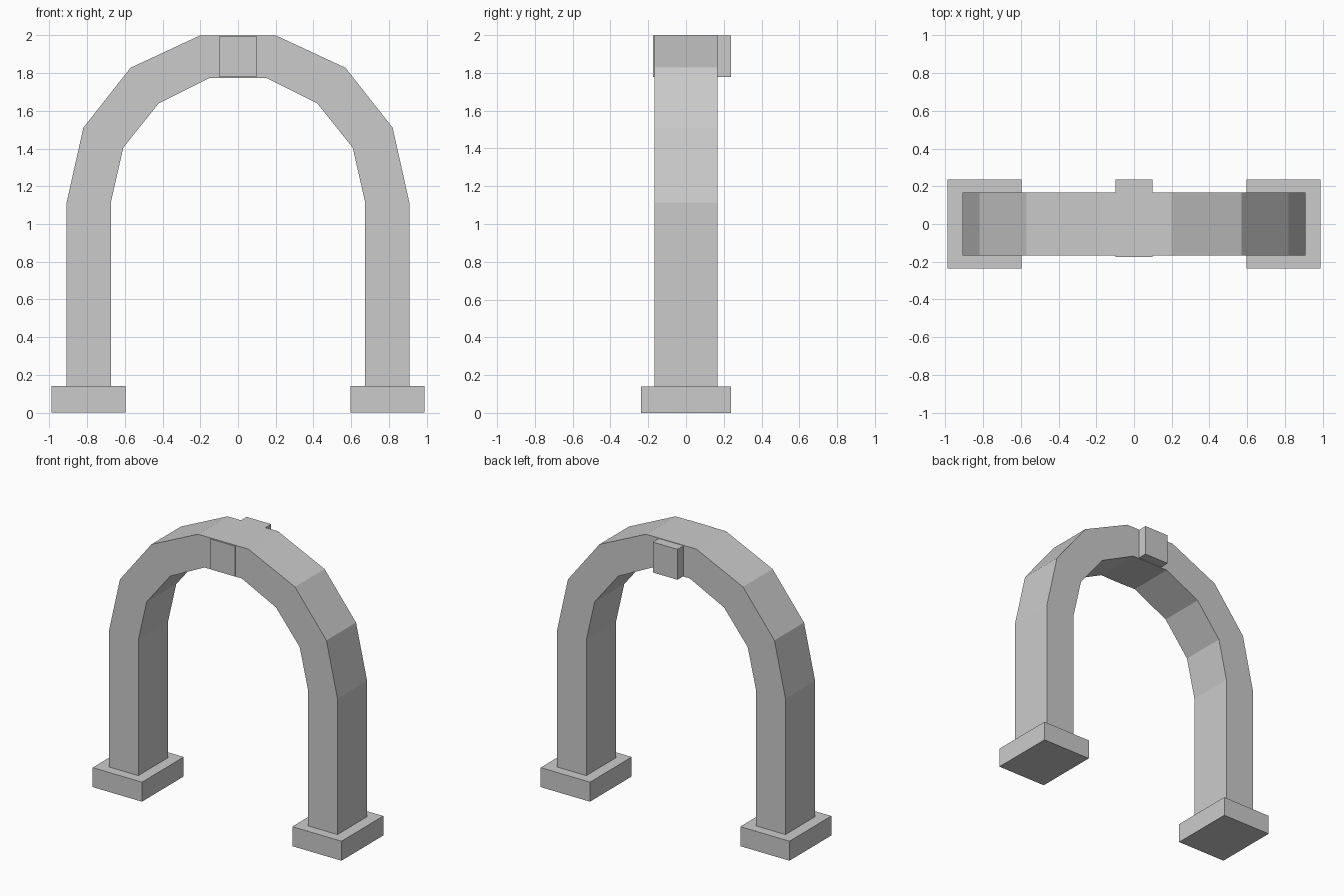
import bpy, bmesh

if "Cube" in bpy.data.objects:
    bpy.data.objects.remove(bpy.data.objects["Cube"])


def box(name, x, y, z):
    """Box from (min, max) ranges on each axis."""
    bpy.ops.mesh.primitive_cube_add(size=1)
    ob = bpy.context.object
    ob.name = name
    for v in ob.data.vertices:
        v.co = [r[0] if c < 0 else r[1] for r, c in zip((x, y, z), v.co)]
    return ob


# Arch: half profiles (right side, foot to crown), mirrored into full paths
BASE_TOP = 0.14
HALF_DEPTH = 0.168
outer = [(0.908, BASE_TOP), (0.908, 1.115), (0.82, 1.51), (0.57, 1.828), (0.20, 2.0)]
inner = [(0.674, BASE_TOP), (0.674, 1.115), (0.608, 1.405), (0.42, 1.64), (0.148, 1.775)]


def mirrored(path):
    return path + [(-x, z) for x, z in reversed(path)]


bm = bmesh.new()
rings = []
for (ox, oz), (ix, iz) in zip(mirrored(outer), mirrored(inner)):
    corners = [(ox, -HALF_DEPTH, oz), (ox, HALF_DEPTH, oz),
               (ix, HALF_DEPTH, iz), (ix, -HALF_DEPTH, iz)]
    rings.append([bm.verts.new(c) for c in corners])
for a, b in zip(rings, rings[1:]):
    for i in range(4):
        j = (i + 1) % 4
        bm.faces.new((a[i], a[j], b[j], b[i]))
bm.faces.new(rings[0])
bm.faces.new(rings[-1])
bmesh.ops.recalc_face_normals(bm, faces=bm.faces)
mesh = bpy.data.meshes.new("arch")
bm.to_mesh(mesh)
bm.free()
bpy.context.collection.objects.link(bpy.data.objects.new("arch", mesh))

# Foot blocks
for side, x in (("left", (-0.988, -0.597)), ("right", (0.597, 0.988))):
    box(side + "_foot", x, (-0.237, 0.237), (0, BASE_TOP))

# Keystone, proud of the back and barely proud of the front
box("keystone", (-0.098, 0.098), (-0.176, 0.237), (1.779, 1.997))
